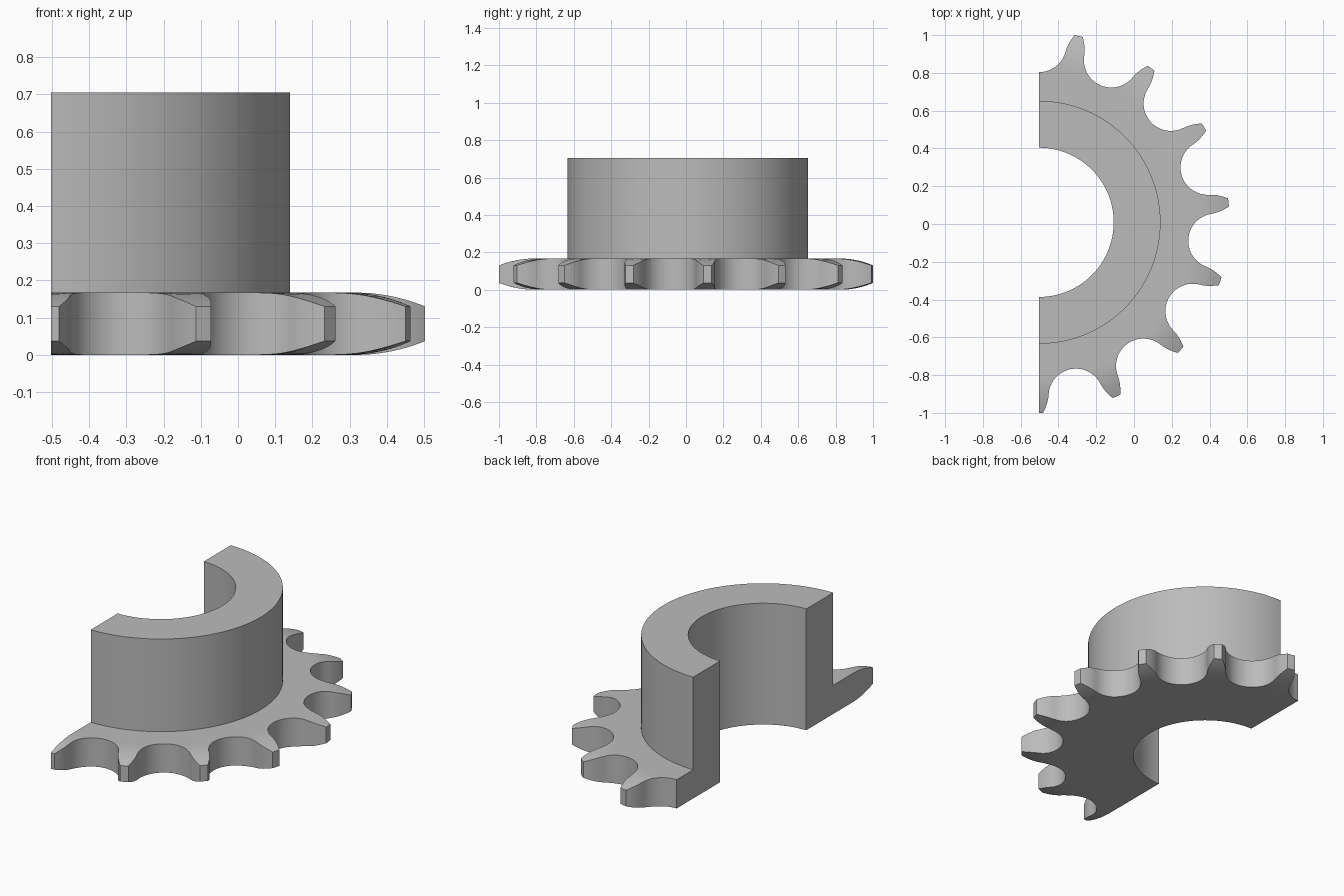
import bpy
import bmesh
from math import radians, sin, cos, atan2, hypot

cube = bpy.data.objects.get("Cube")
if cube:
    bpy.data.objects.remove(cube, do_unlink=True)

CX, CY = -0.5027, 0.0088             # axis of the wheel
BORE, HUB, HUB_TOP = 0.395, 0.643, 0.705
TIP, PLATE = 1.0088, 0.167           # tooth tip radius, plate thickness
SEAT_CENTRE, SEAT = 0.94, 0.145      # roller seat between two teeth
RIM, DROP = 0.82, 0.037              # curved relief of the tooth sides
HALF_PITCH = 12                      # degrees, 15 teeth on a full wheel


def half_tooth():
    """Outline as (angle, radius) from valley centre to tooth centre."""
    pts = []
    for i in range(13):
        t = radians(75 * i / 12)
        pts.append((SEAT_CENTRE - SEAT * cos(t), SEAT * sin(t)))
    # convex flank: quadratic curve from the seat to the tip corner
    a, t, corner = pts[-1], radians(75), radians(HALF_PITCH - 1.25)
    b = (a[0] + 0.045 * sin(t), a[1] + 0.045 * cos(t))
    c = (TIP * cos(corner), TIP * sin(corner))
    for i in range(1, 7):
        u = i / 6
        pts.append(tuple((1 - u) ** 2 * p + 2 * u * (1 - u) * q + u * u * s
                         for p, q, s in zip(a, b, c)))
    polar = [(atan2(y, x), hypot(x, y)) for x, y in pts]
    return polar + [(radians(HALF_PITCH), TIP)]


def section(r):
    """Closed radial cross-section (radius, z) ending at outline radius r."""
    start = min(r, RIM)
    top = []
    for i in range(7):
        q = start + (r - start) * i / 6
        top.append((q, PLATE - DROP * ((q - start) / (TIP - RIM)) ** 2))
    bottom = [(q, PLATE - z) for q, z in reversed(top)]
    return ([(BORE, 0), (BORE, HUB_TOP), (HUB, HUB_TOP), (HUB, PLATE)]
            + top + bottom)


# Outline of half a wheel: alternate mirrored half teeth
half = half_tooth()
outline = []
for i in range(15):
    first = radians(90 - HALF_PITCH * i)
    if i % 2 == 0:
        run = [(first - a, r) for a, r in half]
    else:
        run = [(first - radians(HALF_PITCH) + a, r) for a, r in reversed(half)]
    outline += run if i == 14 else run[:-1]

# Skin the cross-sections around the axis, and close the two cut ends
bm = bmesh.new()
columns = [[bm.verts.new((CX + q * cos(a), CY + q * sin(a), z))
            for q, z in section(r)] for a, r in outline]
for c, d in zip(columns, columns[1:]):
    for k in range(len(c)):
        n = (k + 1) % len(c)
        bm.faces.new((c[k], c[n], d[n], d[k]))
bm.faces.new(columns[0])
bm.faces.new(columns[-1])
bmesh.ops.remove_doubles(bm, verts=bm.verts, dist=0.00001)
bmesh.ops.recalc_face_normals(bm, faces=bm.faces)

mesh = bpy.data.meshes.new("half_sprocket")
bm.to_mesh(mesh)
bm.free()
wheel = bpy.data.objects.new("half_sprocket", mesh)
bpy.context.collection.objects.link(wheel)

# Plain grey steel
steel = bpy.data.materials.new("grey_steel")
steel.use_nodes = True
steel.diffuse_color = (0.5, 0.5, 0.5, 1)
steel.node_tree.nodes["Principled BSDF"].inputs["Base Color"].default_value = (0.5, 0.5, 0.5, 1)
mesh.materials.append(steel)

bpy.ops.object.select_all(action='DESELECT')
wheel.select_set(True)
bpy.context.view_layer.objects.active = wheel
bpy.ops.object.shade_smooth_by_angle(angle=radians(25))
